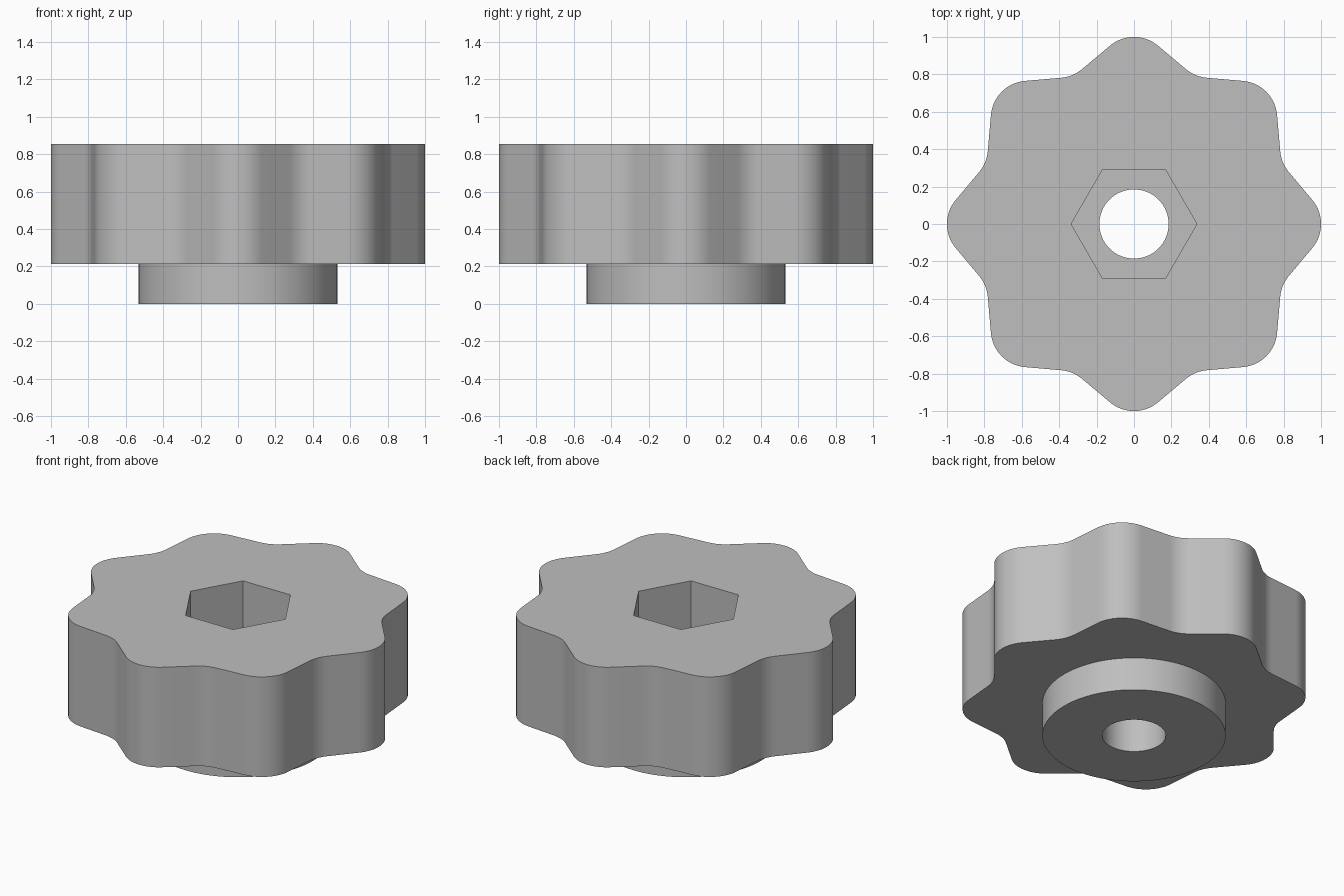
import bpy, bmesh
from math import cos, sin, tan, pi, radians

cube = bpy.data.objects.get("Cube")
if cube:
    bpy.data.objects.remove(cube, do_unlink=True)

HEIGHT, HUB_TOP, POCKET_FLOOR = 0.856, 0.214, 0.43
LOBES, LOBE_R, LOBE_CENTRE = 8, 0.2, 0.8
SWEEP = radians(40)      # half angle of each rounded lobe
FILLET_R = 0.2           # radius of each valley

grey = bpy.data.materials.new("grey plastic")
grey.use_nodes = True
colour = (0.52, 0.52, 0.52, 1)
grey.diffuse_color = colour
grey.node_tree.nodes["Principled BSDF"].inputs["Base Color"].default_value = colour


def arc(cx, cy, r, a0, a1, steps):
    return [(cx + r * cos(a0 + (a1 - a0) * i / steps),
             cy + r * sin(a0 + (a1 - a0) * i / steps)) for i in range(steps + 1)]


def circle(r, sides):
    return arc(0, 0, r, 0, 2 * pi, sides)[:-1]


def lobed_outline():
    """Round lobes joined by straight flanks and filleted valleys."""
    half = pi / LOBES
    # distance of the fillet centre, tangent to the flank
    turn = SWEEP - half
    flank = LOBE_CENTRE * cos(SWEEP) + LOBE_R
    valley = (flank + FILLET_R) / cos(turn)
    points = []
    for k in range(LOBES):
        a = 2 * half * k
        points += arc(LOBE_CENTRE * cos(a), LOBE_CENTRE * sin(a), LOBE_R,
                      a - SWEEP, a + SWEEP, 16)
        v = a + half
        points += arc(valley * cos(v), valley * sin(v), FILLET_R,
                      v + pi + turn, v + pi - turn, 8)
    return points


def prism(name, outline, z0, z1):
    bm = bmesh.new()
    base = bm.faces.new([bm.verts.new((x, y, z0)) for x, y in outline])
    top = bmesh.ops.extrude_face_region(bm, geom=[base])["geom"]
    for v in top:
        if isinstance(v, bmesh.types.BMVert):
            v.co.z = z1
    bmesh.ops.recalc_face_normals(bm, faces=bm.faces)
    mesh = bpy.data.meshes.new(name)
    bm.to_mesh(mesh)
    bm.free()
    mesh.materials.append(grey)
    obj = bpy.data.objects.new(name, mesh)
    bpy.context.collection.objects.link(obj)
    return obj


def combine(target, tool, operation):
    mod = target.modifiers.new(tool.name, "BOOLEAN")
    mod.object, mod.operation, mod.solver = tool, operation, "EXACT"
    bpy.context.view_layer.objects.active = target
    bpy.ops.object.modifier_apply(modifier=mod.name)
    bpy.data.objects.remove(tool, do_unlink=True)


# Lobed grip with the round hub below it
knob = prism("knob", lobed_outline(), HUB_TOP, HEIGHT)
combine(knob, prism("hub", circle(0.533, 96), 0, HUB_TOP + 0.05), "UNION")

# Hexagonal pocket from above and the bore right through
combine(knob, prism("hex_pocket", circle(0.336, 6), POCKET_FLOOR, HEIGHT + 0.1), "DIFFERENCE")
combine(knob, prism("bore", circle(0.185, 64), -0.1, HEIGHT + 0.1), "DIFFERENCE")

bpy.ops.object.select_all(action="DESELECT")
knob.select_set(True)
bpy.context.view_layer.objects.active = knob
bpy.ops.object.shade_smooth_by_angle(angle=radians(30))
